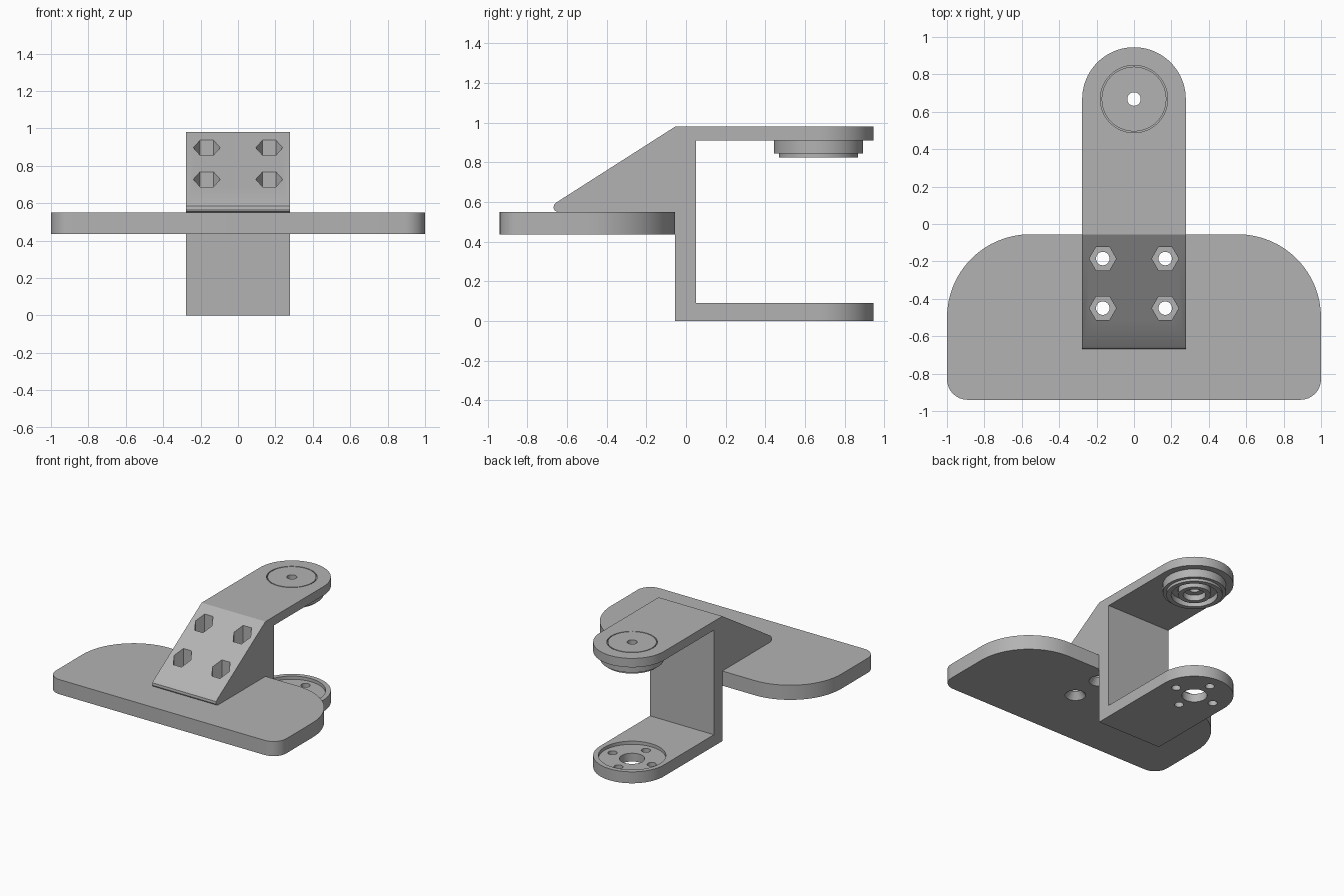
import bpy
import bmesh
from math import cos, sin, pi, radians

cube = bpy.data.objects.get("Cube")
if cube:
    bpy.data.objects.remove(cube)

grey = bpy.data.materials.new("plain grey")
grey.use_nodes = True
grey.diffuse_color = (0.45, 0.45, 0.45, 1)
grey.node_tree.nodes["Principled BSDF"].inputs["Base Color"].default_value = (0.45, 0.45, 0.45, 1)

HALF = 0.277            # half width of the bracket
PIVOT = 0.668           # y of the pivot axis
BOLTS = [(x, y) for x in (-0.167, 0.167) for y in (-0.185, -0.45)]


def make_object(name, bm):
    bmesh.ops.recalc_face_normals(bm, faces=bm.faces)
    mesh = bpy.data.meshes.new(name)
    bm.to_mesh(mesh)
    bm.free()
    mesh.materials.append(grey)
    obj = bpy.data.objects.new(name, mesh)
    bpy.context.collection.objects.link(obj)
    return obj


def extrude(name, points, offset):
    """Extrude a closed outline of 3D points along an offset."""
    bm = bmesh.new()
    face = bm.faces.new([bm.verts.new(p) for p in points])
    result = bmesh.ops.extrude_face_region(bm, geom=[face], use_keep_orig=True)
    moved = [v for v in result["geom"] if isinstance(v, bmesh.types.BMVert)]
    bmesh.ops.translate(bm, verts=moved, vec=offset)
    return make_object(name, bm)


def arc(cx, cy, r, start, end, steps=16):
    angles = [radians(start + (end - start) * i / steps) for i in range(steps + 1)]
    return [(cx + r * cos(a), cy + r * sin(a)) for a in angles]


def prism(name, x, y, z0, z1, r0, r1=None, sides=48):
    """Upright cylinder, cone or hexagonal prism."""
    r1 = r0 if r1 is None else r1
    bm = bmesh.new()
    rings = [[bm.verts.new((x + r * cos(2 * pi * i / sides), y + r * sin(2 * pi * i / sides), z))
              for i in range(sides)] for r, z in ((r0, z0), (r1, z1))]
    for ring in rings:
        bm.faces.new(ring)
    for i in range(sides):
        j = (i + 1) % sides
        bm.faces.new((rings[0][i], rings[0][j], rings[1][j], rings[1][i]))
    return make_object(name, bm)


def lathe(name, profile, sides=64):
    """Revolve a closed (radius, z) profile around the pivot axis."""
    bm = bmesh.new()
    rings = [[bm.verts.new((r * cos(2 * pi * i / sides), PIVOT + r * sin(2 * pi * i / sides), z))
              for r, z in profile] for i in range(sides)]
    n = len(profile)
    for i in range(sides):
        a, b = rings[i], rings[(i + 1) % sides]
        for k in range(n):
            m = (k + 1) % n
            bm.faces.new((a[k], a[m], b[m], b[k]))
    return make_object(name, bm)


def boolean(obj, cutter, operation="DIFFERENCE"):
    bpy.context.view_layer.objects.active = obj
    mod = obj.modifiers.new("cut", "BOOLEAN")
    mod.operation = operation
    mod.solver = "EXACT"
    mod.object = cutter
    bpy.ops.object.modifier_apply(modifier=mod.name)
    bpy.data.objects.remove(cutter)


# Foot plate: wide rounded corners behind, small ones in front
outline = (arc(0.555, -0.5, 0.445, 0, 90) + arc(-0.555, -0.5, 0.445, 90, 180)
           + arc(-0.89, -0.83, 0.11, 180, 270, 8) + arc(0.89, -0.83, 0.11, 270, 360, 8))
foot_plate = extrude("foot_plate", [(x, y, 0.435) for x, y in outline], (0, 0, 0.115))

# Bracket: side profile with both arms, wall and sloped wedge
side = [(-0.055, 0), (1, 0), (1, 0.09), (0.05, 0.09), (0.05, 0.91), (1, 0.91),
        (1, 0.98), (-0.055, 0.98), (-0.655, 0.597), (-0.666, 0.585), (-0.668, 0.57),
        (-0.662, 0.557), (-0.65, 0.55), (-0.055, 0.55)]
bracket = extrude("bracket", [(-HALF, y, z) for y, z in side], (2 * HALF, 0, 0))

# Round off the free ends of both arms
stadium = [(-0.4, -1), (0.4, -1), (0.4, 0.3), (HALF, 0.3)] + arc(0, PIVOT, HALF, 0, 180, 40) \
    + [(-HALF, 0.3), (-0.4, 0.3)]
boolean(bracket, extrude("end_cutter", [(x, y, -0.1) for x, y in stadium], (0, 0, 1.3)), "INTERSECT")

# Nut pockets, bolt holes and countersinks
for x, y in BOLTS:
    boolean(bracket, prism("nut_cutter", x, y, 0.61, 1.1, 0.072, sides=6))
    boolean(bracket, prism("bolt_cutter", x, y, 0.5, 0.7, 0.036, sides=32))
    boolean(foot_plate, prism("bolt_cutter", x, y, 0.4, 0.6, 0.036, sides=32))
    boolean(foot_plate, prism("sink_cutter", x, y, 0.425, 0.485, 0.081, 0.036, sides=32))

# Lower arm: shallow round recess, centre hole and four screw holes
boolean(bracket, prism("recess_cutter", 0, PIVOT, 0.065, 0.2, 0.24, sides=64))
boolean(bracket, prism("centre_cutter", 0, PIVOT, -0.1, 0.2, 0.09))
for i in range(4):
    a = i * pi / 2
    boolean(bracket, prism("screw_cutter", 0.17 * cos(a), PIVOT + 0.17 * sin(a), -0.1, 0.2, 0.033, sides=24))

# Upper arm: pivot hole and thin ring gap
boolean(bracket, prism("pivot_cutter", 0, PIVOT, 0.8, 1.1, 0.036, sides=64))
boolean(bracket, lathe("gap_cutter", [(0.173, 0.92), (0.18, 0.92), (0.18, 1.05), (0.173, 1.05)]))

# Stepped bearing under the upper arm, with a raised inner ring
bearing = lathe("bearing", [
    (0.036, 0.911), (0.225, 0.911), (0.225, 0.845), (0.2, 0.845), (0.2, 0.825),
    (0.165, 0.825), (0.165, 0.87), (0.115, 0.87), (0.115, 0.825), (0.08, 0.825),
    (0.08, 0.87), (0.036, 0.87)])

for obj in (foot_plate, bracket, bearing):
    bpy.ops.object.select_all(action="DESELECT")
    obj.select_set(True)
    bpy.context.view_layer.objects.active = obj
    bpy.ops.object.shade_smooth_by_angle(angle=radians(30))
